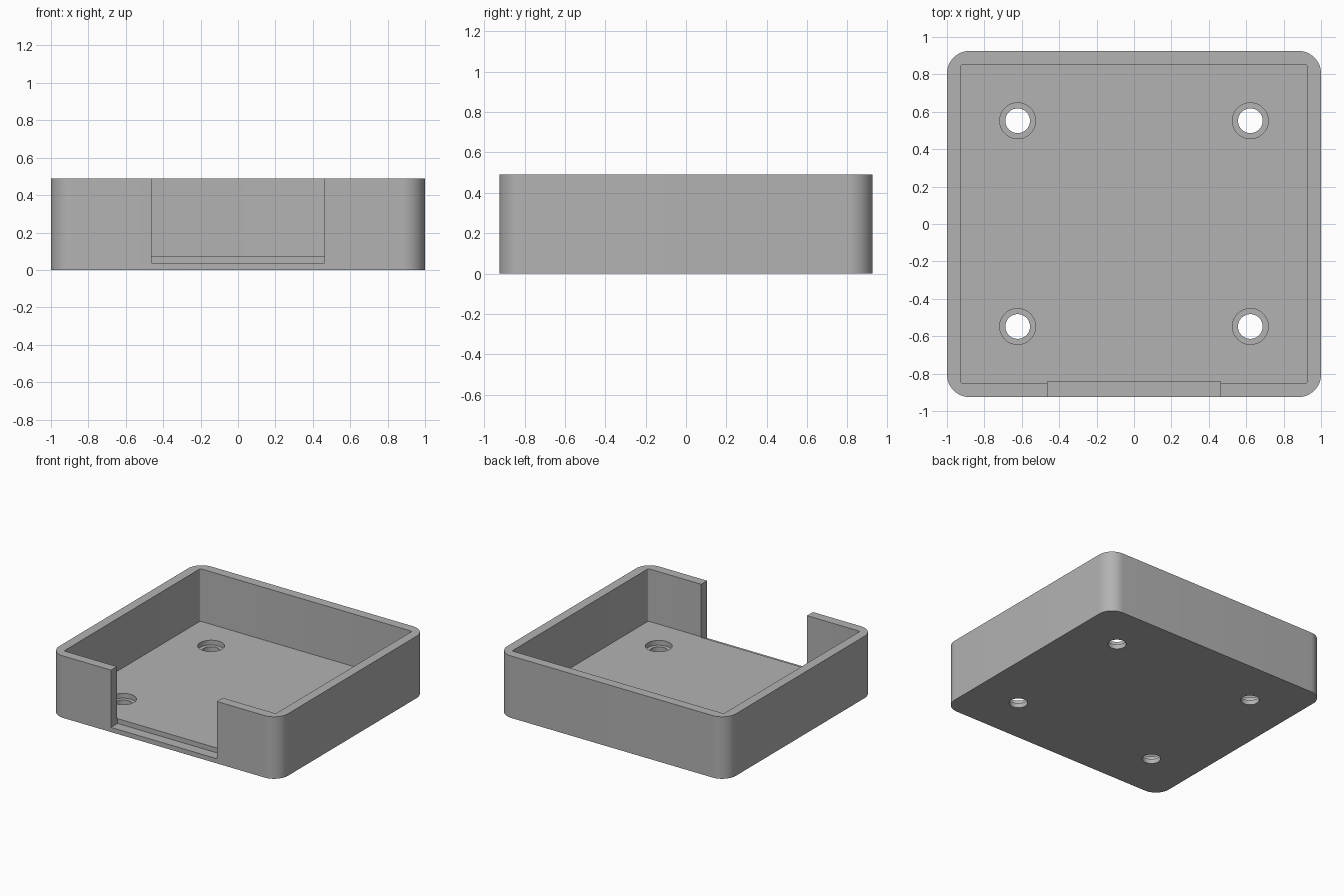
import bpy
import bmesh
from math import cos, sin, pi, radians
from mathutils import Vector

if "Cube" in bpy.data.objects:
    bpy.data.objects.remove(bpy.data.objects["Cube"], do_unlink=True)

HEIGHT, FLOOR, LEDGE = 0.49, 0.075, 0.037
ABOVE = HEIGHT + 0.2

grey = bpy.data.materials.new("plain_grey")
grey.use_nodes = True
grey.diffuse_color = (0.45, 0.45, 0.45, 1)
grey.node_tree.nodes["Principled BSDF"].inputs["Base Color"].default_value = grey.diffuse_color


def rounded_rect(hx, hy, r, steps):
    """Outline of a rectangle with rounded corners."""
    pts = []
    for k, (sx, sy) in enumerate([(1, 1), (-1, 1), (-1, -1), (1, -1)]):
        for i in range(steps + 1):
            a = (k + i / steps) * pi / 2
            pts.append((sx * (hx - r) + r * cos(a), sy * (hy - r) + r * sin(a)))
    return pts


def circle(x, y, r, n=48):
    return [(x + r * cos(2 * pi * i / n), y + r * sin(2 * pi * i / n)) for i in range(n)]


def prism(name, outline, z0, z1):
    """Extrude an outline upward into a closed solid."""
    bm = bmesh.new()
    base = bm.faces.new([bm.verts.new((x, y, z0)) for x, y in outline])
    top = bmesh.ops.extrude_face_region(bm, geom=[base])["geom"]
    moved = [v for v in top if isinstance(v, bmesh.types.BMVert)]
    bmesh.ops.translate(bm, verts=moved, vec=Vector((0, 0, z1 - z0)))
    bmesh.ops.recalc_face_normals(bm, faces=bm.faces)
    mesh = bpy.data.meshes.new(name)
    bm.to_mesh(mesh)
    bm.free()
    mesh.materials.append(grey)
    obj = bpy.data.objects.new(name, mesh)
    bpy.context.collection.objects.link(obj)
    return obj


# Solid block with rounded vertical corners
tray = prism("tray", rounded_rect(1.0, 0.925, 0.12, 16), 0, HEIGHT)

# Inner cavity and front opening, which steps below the floor
cutters = [
    prism("cavity_cutter", rounded_rect(0.926, 0.851, 0.01, 4), FLOOR, ABOVE),
    prism("opening_cutter",
          [(-0.463, -1.1), (0.463, -1.1), (0.463, -0.843), (-0.463, -0.843)], LEDGE, ABOVE),
]

# Four counterbored screw holes
for x in (-0.622, 0.622):
    for y in (-0.548, 0.552):
        cutters.append(prism("counterbore_cutter", circle(x, y, 0.096), LEDGE, 0.2))
        cutters.append(prism("screw_hole_cutter", circle(x, y, 0.066), -0.1, 0.15))

bpy.context.view_layer.objects.active = tray
for cutter in cutters:
    cutter.hide_render = True
    mod = tray.modifiers.new(cutter.name, "BOOLEAN")
    mod.operation = "DIFFERENCE"
    mod.solver = "EXACT"
    mod.object = cutter
    bpy.ops.object.modifier_apply(modifier=mod.name)
for cutter in cutters:
    bpy.data.objects.remove(cutter, do_unlink=True)

# Smooth rounded corners and holes, keep the rims sharp
bpy.ops.object.select_all(action="DESELECT")
tray.select_set(True)
bpy.ops.object.shade_smooth_by_angle(angle=radians(30))
